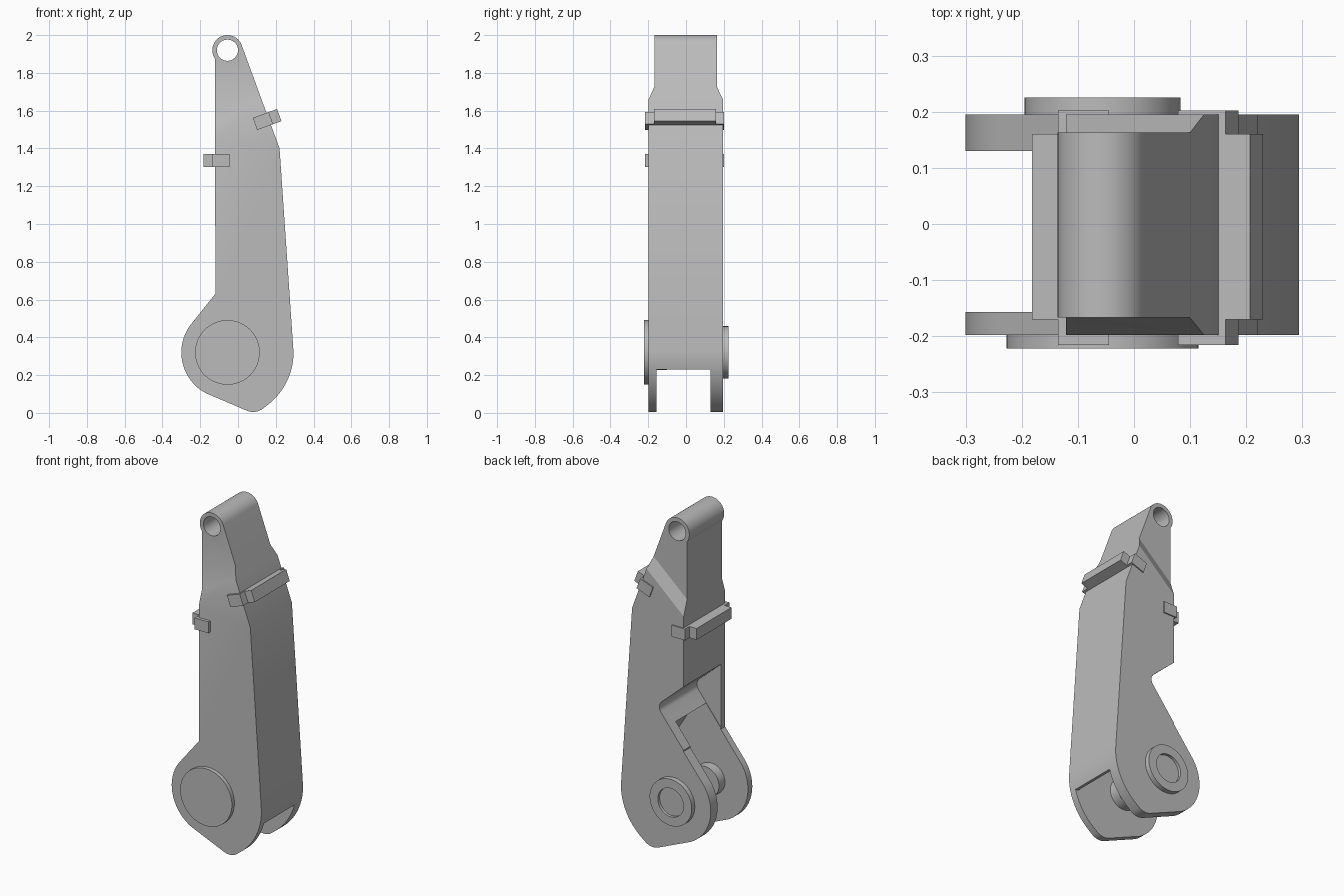
import bpy, bmesh
from math import cos, sin, radians, pi
from mathutils import Vector, Matrix

if "Cube" in bpy.data.objects:
    bpy.data.objects.remove(bpy.data.objects["Cube"], do_unlink=True)

GREY = bpy.data.materials.new("plain grey")
GREY.use_nodes = True
colour = (0.5, 0.5, 0.5, 1)
GREY.diffuse_color = colour
GREY.node_tree.nodes["Principled BSDF"].inputs["Base Color"].default_value = colour

PIVOT = (-0.056, 0.32)
EYE = (-0.056, 1.92)


def arc(centre, radius, start, end, steps):
    """Points of an arc in the x-z plane, angles in degrees."""
    angles = [radians(start + (end - start) * i / steps) for i in range(steps + 1)]
    return [(centre[0] + radius * cos(a), centre[1] + radius * sin(a)) for a in angles]


def circle(centre, radius, steps=64):
    return arc(centre, radius, 0, 360 - 360 / steps, steps - 1)


def prism(name, outline, y0, y1, shape=None):
    """Extrude an x-z outline from y0 to y1."""
    bm = bmesh.new()
    face = bm.faces.new([bm.verts.new((x, y0, z)) for x, z in outline])
    out = bmesh.ops.extrude_face_region(bm, geom=[face])
    moved = [v for v in out["geom"] if isinstance(v, bmesh.types.BMVert)]
    bmesh.ops.translate(bm, verts=moved, vec=(0, y1 - y0, 0))
    if shape:
        shape(bm)
    bmesh.ops.recalc_face_normals(bm, faces=bm.faces)
    mesh = bpy.data.meshes.new(name)
    bm.to_mesh(mesh)
    bm.free()
    mesh.materials.append(GREY)
    obj = bpy.data.objects.new(name, mesh)
    bpy.context.collection.objects.link(obj)
    return obj


def activate(obj):
    bpy.ops.object.select_all(action="DESELECT")
    obj.select_set(True)
    bpy.context.view_layer.objects.active = obj


def cut(obj, outline, y0, y1):
    """Cut a prism out of an object."""
    cutter = prism("cutter", outline, y0, y1)
    cutter.hide_render = True
    mod = obj.modifiers.new("cut", "BOOLEAN")
    mod.operation = "DIFFERENCE"
    mod.solver = "EXACT"
    mod.object = cutter
    activate(obj)
    bpy.ops.object.modifier_apply(modifier=mod.name)
    bpy.data.objects.remove(cutter, do_unlink=True)


def smooth(obj):
    activate(obj)
    bpy.ops.object.shade_smooth_by_angle(angle=radians(25))


def slim_top(bm):
    """Narrow everything above a slanted band."""
    normal = Vector((-0.22, 0, 0.245)).normalized()
    low, high = Vector((-0.12, 0, 1.44)), Vector((-0.12, 0, 1.53))
    for point in (low, high):
        bmesh.ops.bisect_plane(bm, geom=bm.verts[:] + bm.edges[:] + bm.faces[:],
                               plane_co=point, plane_no=normal)
    for v in bm.verts:
        if (v.co - high).dot(normal) > -0.001:
            v.co.y = 0.163 if v.co.y > 0 else -0.167


# Arm body: rounded foot, tapering column and round eye at the top
outline = (arc(PIVOT, 0.244, 140, 242, 24)
           + arc((0.08, 0.09), 0.085, 245, 305, 10)
           + arc(PIVOT, 0.35, -52, 0, 16)
           + [(0.22, 1.4)]
           + arc(EYE, 0.08, 20, 215, 32)
           + [(-0.12, 0.63)])
body = prism("arm_body", outline, -0.198, 0.195, slim_top)
cut(body, circle(EYE, 0.056), -0.5, 0.5)

# Rounded notch behind the front cheek
notch = ([(-0.35, 1.22), (-0.123, 1.02)]
         + arc((-0.005, 0.855), 0.045, 49, -39, 8)
         + [(-0.34, 0.361), (-0.5, 0.361)])
cut(body, notch, -0.16, 0.5)

# Clevis pocket between the two cheeks
pocket = [(-0.5, 0.76), (-0.02, 0.76), (0.1, 0.66), (0.2, 0.5), (0.24, 0.36),
          (0.265, 0.23), (0.5, 0.23), (0.5, -0.2), (-0.5, -0.2)]
cut(body, pocket, -0.157, 0.13)
smooth(body)

# Pivot fittings
smooth(prism("front_pivot_cap", circle(PIVOT, 0.171), -0.222, -0.19))
smooth(prism("inner_pivot_boss", circle(PIVOT, 0.092), -0.18, -0.1))
ring = prism("back_pivot_ring", circle(PIVOT, 0.139), 0.185, 0.225)
cut(ring, circle(PIVOT, 0.085), 0.208, 0.4)
smooth(ring)


def clip(name, centre, angle):
    """A cross bar on the edge with a tab on each cheek."""
    turn = Matrix.Rotation(radians(angle), 2)

    def box(part, u0, u1, y0, y1):
        corners = [(u0, -0.034), (u1, -0.034), (u1, 0.034), (u0, 0.034)]
        points = [turn @ Vector(c) + Vector(centre) for c in corners]
        prism(name + part, [tuple(p) for p in points], y0, y1)

    box("_bar", 0.0, 0.092, -0.17, 0.16)
    box("_front_tab", -0.045, 0.045, -0.216, -0.16)
    box("_back_tab", -0.045, 0.045, 0.155, 0.202)


clip("lower_clip", (-0.09, 1.336), 180)
clip("upper_clip", (0.132, 1.545), 20)
